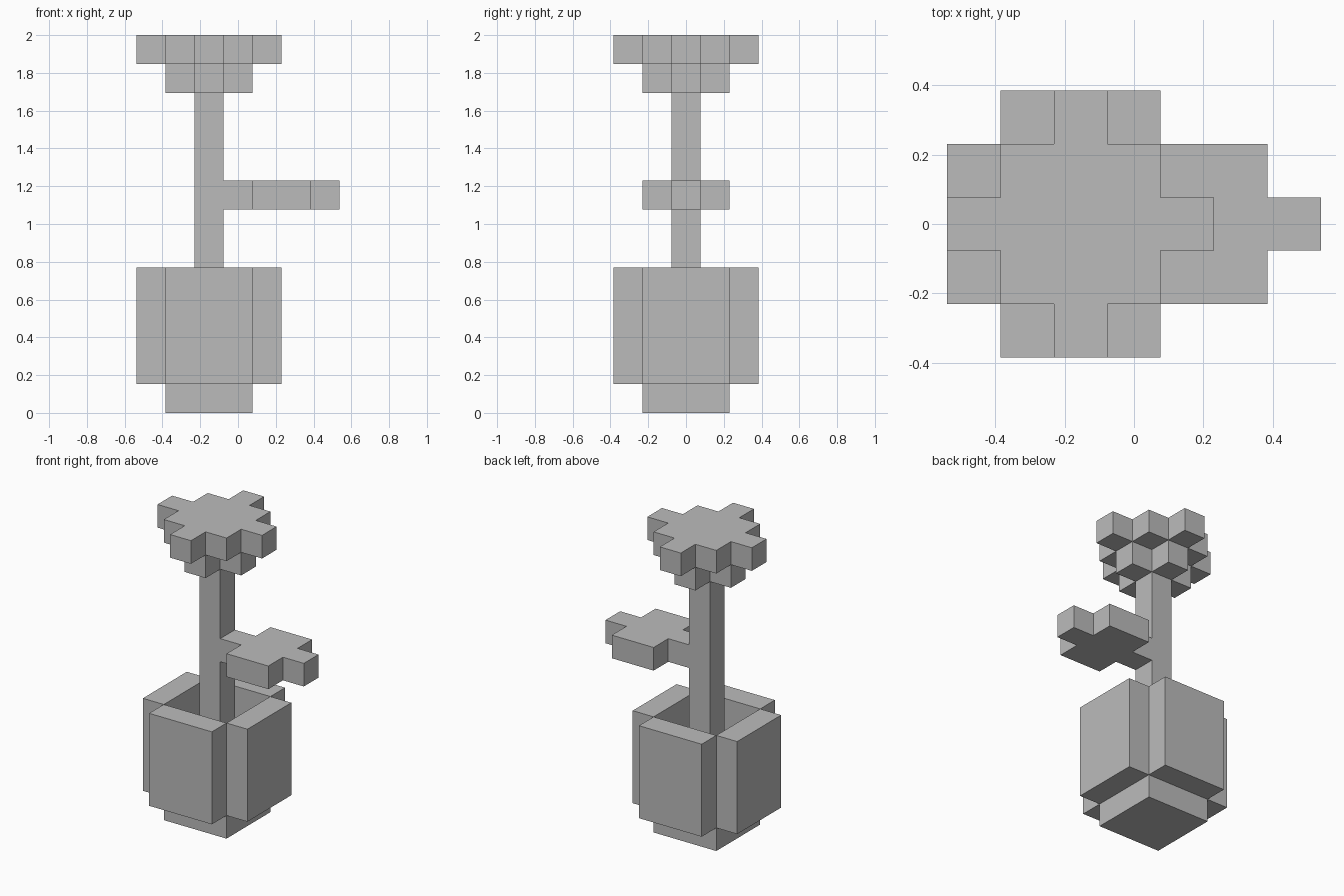
import bpy
import bmesh
from mathutils import Vector

cube = bpy.data.objects.get("Cube")
if cube:
    bpy.data.objects.remove(cube)

U = 2 / 13            # one block of the model
AXIS = -1             # stem axis, in blocks along x

grey = bpy.data.materials.new("plain grey")
grey.use_nodes = True
colour = (0.5, 0.5, 0.5, 1)
grey.diffuse_color = colour
grey.node_tree.nodes["Principled BSDF"].inputs["Base Color"].default_value = colour


def prism(name, outline, low, high):
    """Extrude a flat outline, given in blocks around the stem, from low to high."""
    bm = bmesh.new()
    base = bm.faces.new([bm.verts.new(((x + AXIS) * U, y * U, low * U)) for x, y in outline])
    top = bmesh.ops.extrude_face_region(bm, geom=[base])["geom"]
    bmesh.ops.translate(bm, verts=[v for v in top if isinstance(v, bmesh.types.BMVert)],
                        vec=Vector((0, 0, (high - low) * U)))
    bmesh.ops.recalc_face_normals(bm, faces=bm.faces)
    mesh = bpy.data.meshes.new(name)
    bm.to_mesh(mesh)
    bm.free()
    mesh.materials.append(grey)
    obj = bpy.data.objects.new(name, mesh)
    bpy.context.collection.objects.link(obj)
    return obj


def rect(x0, x1, y0, y1):
    return [(x0, y0), (x1, y0), (x1, y1), (x0, y1)]


def four_way(quarter):
    """Repeat a quarter outline around the stem."""
    points = []
    for _ in range(4):
        points += quarter
        quarter = [(-y, x) for x, y in quarter]
    return points


# Pot: square base and four walls around an open middle
prism("pot_base", rect(-1.5, 1.5, -1.5, 1.5), 0, 1)
prism("pot_wall_left", rect(1.5, 2.5, -1.5, 1.5), 1, 5)
prism("pot_wall_right", rect(-2.5, -1.5, -1.5, 1.5), 1, 5)
prism("pot_wall_front", rect(-1.5, 1.5, -2.5, -1.5), 1, 5)
prism("pot_wall_back", rect(-1.5, 1.5, 1.5, 2.5), 1, 5)

# Stem, standing on the pot floor
prism("stem", rect(-0.5, 0.5, -0.5, 0.5), 1, 11)

# Leaf: stalk, broad blade and tip in one outline
half = [(0.5, 0.5), (1.5, 0.5), (1.5, 1.5), (3.5, 1.5), (3.5, 0.5), (4.5, 0.5)]
prism("leaf", half + [(x, -y) for x, y in reversed(half)], 7, 8)

# Flower: cross-shaped cup below a square bloom with four petal tips
prism("flower_cup", four_way([(1.5, -0.5), (1.5, 0.5), (0.5, 0.5)]), 11, 12)
prism("flower_bloom", four_way([(2.5, -0.5), (2.5, 0.5), (1.5, 0.5), (1.5, 1.5), (0.5, 1.5)]), 12, 13)
